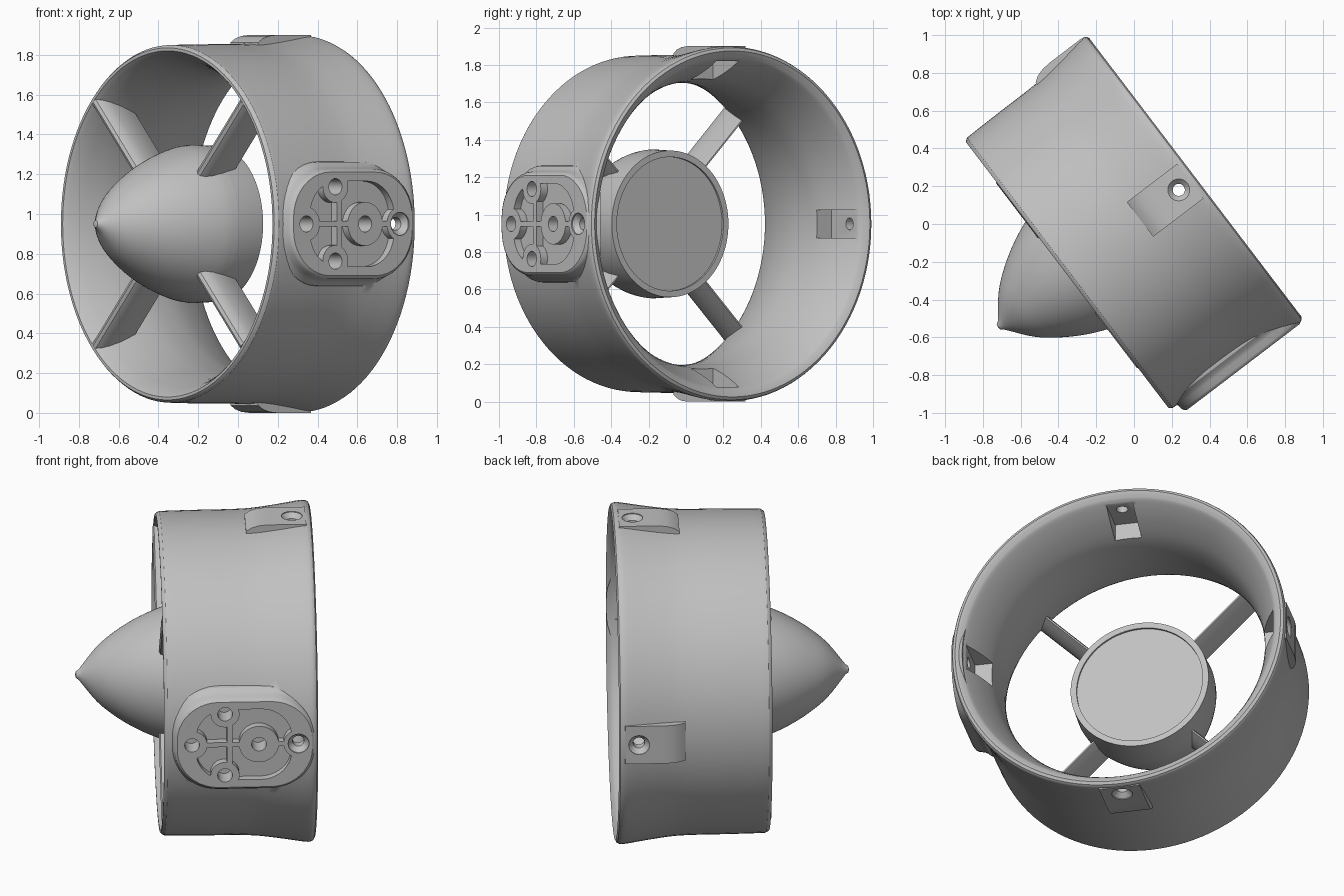
import bpy, bmesh, math
from mathutils import Matrix, Vector

cube = bpy.data.objects.get("Cube")
if cube:
    bpy.data.objects.remove(cube, do_unlink=True)

grey = bpy.data.materials.new("satin grey")
grey.use_nodes = True
GREY = (0.53, 0.53, 0.53, 1)
grey.diffuse_color = GREY
grey.node_tree.nodes["Principled BSDF"].inputs["Base Color"].default_value = GREY

# Built with the duct axis along x (front = -x) and the mounting plate on -y
SEGS = 112


def loft(name, rings, caps=True, loop=False, turn=0.0):
    """Skin a list of equal rings; turn rotates the part about the duct axis."""
    bm = bmesh.new()
    rows = [[bm.verts.new(p) for p in ring] for ring in rings]
    for a, b in zip(rows, rows[1:] + (rows[:1] if loop else [])):
        for i in range(len(a)):
            j = (i + 1) % len(a)
            bm.faces.new((a[i], a[j], b[j], b[i]))
    if caps and not loop:
        bm.faces.new(rows[0])
        bm.faces.new(rows[-1])
    bmesh.ops.recalc_face_normals(bm, faces=bm.faces)
    bm.transform(Matrix.Rotation(turn, 4, 'X'))
    mesh = bpy.data.meshes.new(name)
    bm.to_mesh(mesh)
    bm.free()
    mesh.materials.append(grey)
    obj = bpy.data.objects.new(name, mesh)
    bpy.context.collection.objects.link(obj)
    return obj


def lathe(name, profile, loop=False):
    angles = [2 * math.pi * i / SEGS for i in range(SEGS)]
    rings = [[(x, r * math.cos(a), r * math.sin(a)) for a in angles] for x, r in profile]
    return loft(name, rings, loop=loop)


def smooth(points, steps=4):
    """Open Catmull-Rom curve through 2D points."""
    p = [Vector(q) for q in points]
    p = [2 * p[0] - p[1]] + p + [2 * p[-1] - p[-2]]
    out = []
    for a, b, c, d in zip(p, p[1:], p[2:], p[3:]):
        for k in range(steps):
            t = k / steps
            out.append(b + t / 2 * (c - a) + t * t / 2 * (2 * a - 5 * b + 4 * c - d)
                       + t ** 3 / 2 * (3 * b - a - 3 * c + d))
    return out + [p[-2]]


def rounded(cx, hx, hz, rad, n=10):
    pts = []
    for q, (sx, sz) in enumerate(((1, 1), (-1, 1), (-1, -1), (1, -1))):
        for k in range(n + 1):
            a = math.pi / 2 * (q + k / n)
            pts.append((cx + sx * (hx - rad) + rad * math.cos(a),
                        sz * (hz - rad) + rad * math.sin(a)))
    return pts


def circle(cx, cz, r, n=32):
    return [(cx + r * math.cos(2 * math.pi * i / n), cz + r * math.sin(2 * math.pi * i / n))
            for i in range(n)]


def box(x0, x1, hz):
    return [(x0, -hz), (x1, -hz), (x1, hz), (x0, hz)]


def stack(name, layers, turn=0.0):
    """Loft (outline, distance from axis) layers outwards along -y."""
    return loft(name, [[(x, -d, z) for x, z in o] for o, d in layers], turn=turn)


def prism(name, outline, d0, d1, turn=0.0):
    return stack(name, [(outline, d0), (outline, d1)], turn)


def combine(target, tool, op):
    tool.hide_render = True
    mod = target.modifiers.new("cut", 'BOOLEAN')
    mod.operation, mod.solver, mod.object = op, 'EXACT', tool
    bpy.context.view_layer.objects.active = target
    bpy.ops.object.modifier_apply(modifier=mod.name)
    bpy.data.objects.remove(tool, do_unlink=True)


# Duct ring: flared outside, bell-shaped bore
outside = smooth([(-.445, .885), (-.43, .896), (-.40, .9), (-.2, .903), (-.02, .904),
                  (.1, .910), (.24, .929), (.34, .945), (.38, .948), (.40, .941)])
bore = smooth([(.408, .925), (.395, .902), (.37, .877), (.27, .824), (.14, .776),
               (.02, .757), (-.1, .757), (-.24, .782), (-.36, .822), (-.42, .852),
               (-.445, .870)])
duct = lathe("duct", outside + bore, loop=True)

# Mounting plate with filleted skirt on the -y side
plate = stack("mounting_plate", [
    (rounded(0, .385 + o, .27 + o, .24 + o), d)
    for o, d in ((.05, .80), (.04, .865), (.022, .885), (.012, .905),
                 (.006, .935), (0, .946), (-.01, .953))])
combine(plate, lathe("plate_core", [(-.6, .885), (.6, .885)]), 'DIFFERENCE')
combine(duct, plate, 'UNION')

# Relief pockets, leaving round posts and thin ribs standing
pocket = prism("pocket", rounded(-.005, .265, .215, .17), .908, 1.0)
for x, z, r in ((-.11, .187, .08), (-.11, -.187, .08), (-.293, 0, .085),
                (.078, 0, .11), (.30, 0, .085)):
    combine(pocket, prism("post", circle(x, z, r), .85, 1.05), 'DIFFERENCE')
combine(pocket, prism("long_rib", box(-.3, .3, .014), .84, 1.06), 'DIFFERENCE')
combine(pocket, prism("cross_rib", box(-.1, -.068, .3), .83, 1.07), 'DIFFERENCE')
combine(duct, pocket, 'DIFFERENCE')
for x, z in ((-.11, .187), (-.11, -.187), (-.293, 0), (.078, 0)):
    combine(duct, prism("blind_hole", circle(x, z, .041), .84, 1.0), 'DIFFERENCE')

# Fixing points at four sides: outer pad, inner notch, countersunk hole
pad_side = [(.04, .89), (.04, .912), (.07, .932), (.11, .945), (.16, .95),
            (.375, .95), (.375, .89)]
for k in range(4):
    turn = k * math.pi / 2
    if k:
        pad = loft("pad", [[(x, -d, z) for x, d in pad_side] for z in (-.115, .115)],
                   turn=turn)
        combine(duct, pad, 'UNION')
    combine(duct, prism("notch", box(.139, .40, .075), .6, .872, turn), 'DIFFERENCE')
    hole = stack("screw_hole", [(circle(.298, 0, r), d) for r, d in
                                ((.032, .8), (.032, .918), (.058, .945), (.058, 1.0))], turn)
    combine(duct, hole, 'DIFFERENCE')

# Bullet-shaped hub with a shallow recessed rear cover
nose = smooth([(-.885, .028), (-.784, .152), (-.68, .237), (-.57, .304),
               (-.46, .354), (-.36, .387), (-.29, .398)])
hub = lathe("hub", [(-.903, .006), (-.9, .018)] + nose
            + [(-.14, .392), (-.14, .358), (-.152, .358)])

# Four aerofoil struts on the diagonals
foil = [(-.45, 0), (-.442, .018), (-.42, .031), (-.38, .037), (-.32, .031), (-.27, .018),
        (-.23, .004)]
foil += [(x, -t) for x, t in reversed(foil[1:])]
struts = [prism("strut_%d" % (k + 1), foil, .3, .868, math.pi / 4 + k * math.pi / 2)
          for k in range(4)]

# Turn the whole assembly and stand it on the ground
for obj in [duct, hub] + struts:
    obj.data.transform(Matrix.Translation((0, 0, .95)) @ Matrix.Rotation(math.radians(37.3), 4, 'Z'))
    bpy.ops.object.select_all(action='DESELECT')
    obj.select_set(True)
    bpy.context.view_layer.objects.active = obj
    bpy.ops.object.shade_smooth_by_angle(angle=math.radians(32))
